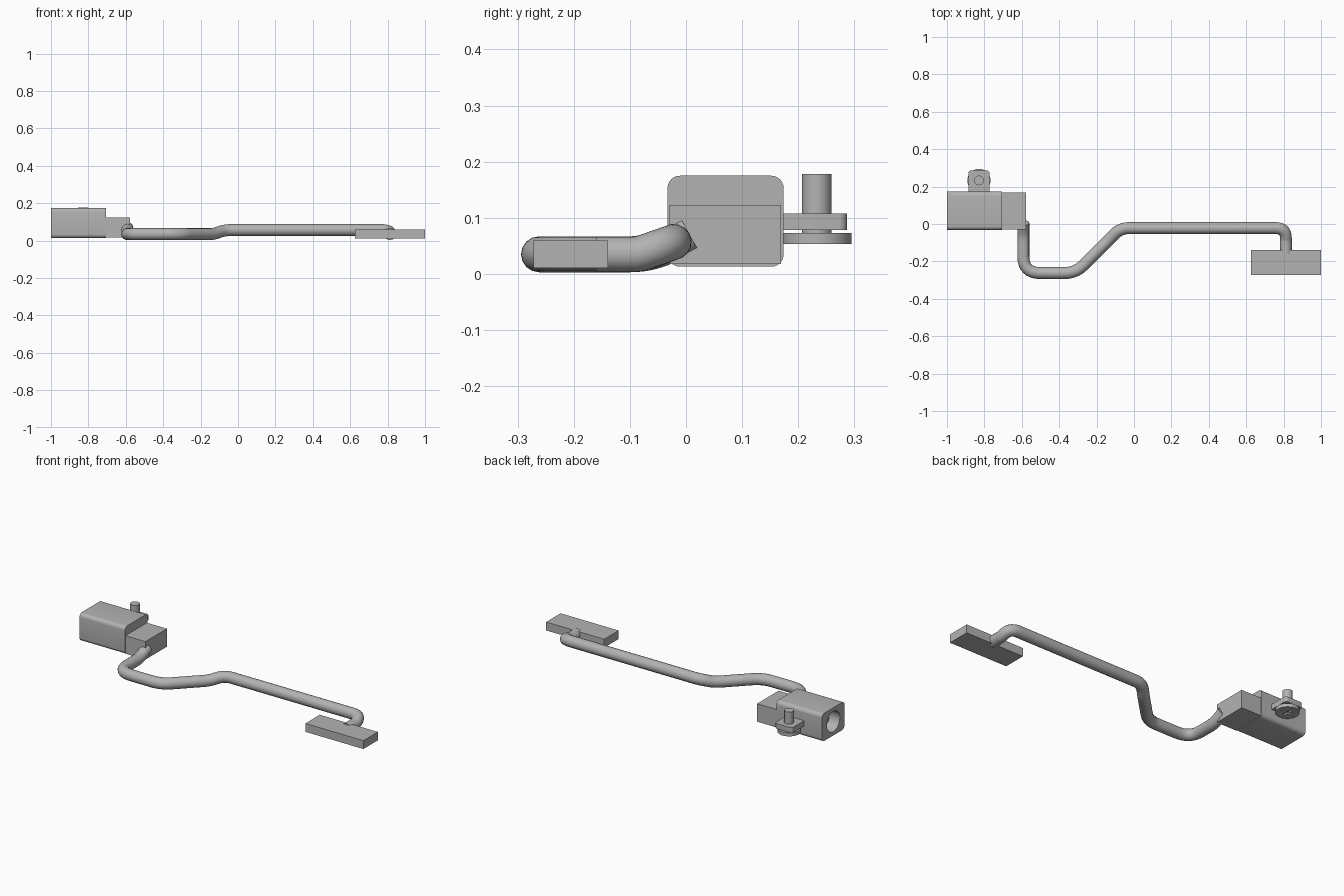
import bpy, bmesh, math
from mathutils import Vector, Matrix

default = bpy.data.objects.get("Cube")
if default:
    bpy.data.objects.remove(default, do_unlink=True)

grey = bpy.data.materials.new("mid grey")
grey.use_nodes = True
GREY = (0.45, 0.45, 0.45, 1)
grey.diffuse_color = GREY
grey.node_tree.nodes["Principled BSDF"].inputs["Base Color"].default_value = GREY


def select(obj):
    bpy.ops.object.select_all(action='DESELECT')
    obj.select_set(True)
    bpy.context.view_layer.objects.active = obj


def finish(name, bm):
    mesh = bpy.data.meshes.new(name)
    bm.to_mesh(mesh)
    bm.free()
    mesh.materials.append(grey)
    obj = bpy.data.objects.new(name, mesh)
    bpy.context.collection.objects.link(obj)
    return obj


def smooth(obj):
    select(obj)
    bpy.ops.object.shade_smooth_by_angle(angle=math.radians(35))


def box(name, low, high, radius=0, pick=None):
    """Box between two corners; edges accepted by pick are rounded."""
    low, high = Vector(low), Vector(high)
    bm = bmesh.new()
    bmesh.ops.create_cube(bm, size=1)
    for v in bm.verts:
        v.co = (low + high) / 2 + v.co * (high - low)
    if radius:
        edges = [e for e in bm.edges if pick(e.verts[0].co, e.verts[1].co)]
        bmesh.ops.bevel(bm, geom=edges, offset=radius, segments=6,
                        profile=0.5, affect='EDGES')
    return finish(name, bm)


def cylinder(name, start, end, radius, sides=32):
    start, end = Vector(start), Vector(end)
    axis = end - start
    turn = axis.to_track_quat('Z', 'Y').to_matrix().to_4x4()
    bm = bmesh.new()
    bmesh.ops.create_cone(bm, cap_ends=True, segments=sides, radius1=radius,
                          radius2=radius, depth=axis.length,
                          matrix=Matrix.Translation((start + end) / 2) @ turn)
    return finish(name, bm)


def cut(obj, cutter):
    cutter.hide_render = True
    mod = obj.modifiers.new("cut", 'BOOLEAN')
    mod.operation = 'DIFFERENCE'
    mod.solver = 'EXACT'
    mod.object = cutter
    select(obj)
    bpy.ops.object.modifier_apply(modifier=mod.name)
    bpy.data.objects.remove(cutter, do_unlink=True)


def rounded_path(corners, steps=8):
    """Replace each (point, fillet length) corner by a smooth bend."""
    pts = [Vector(c[0]) for c in corners]
    path = [pts[0]]
    for i in range(1, len(pts) - 1):
        p, r = pts[i], corners[i][1]
        a = p + (pts[i - 1] - p).normalized() * r
        b = p + (pts[i + 1] - p).normalized() * r
        for k in range(steps + 1):
            t = k / steps
            path.append(a * (1 - t) ** 2 + p * 2 * t * (1 - t) + b * t * t)
    return path + [pts[-1]]


# Jack housing with its socket and centre pin
housing = box("jack_housing", (-1, -0.033, 0.013), (-0.706, 0.174, 0.175), 0.022,
              lambda a, b: abs(a.x - b.x) > 0.1)
cut(housing, cylinder("socket_cutter", (-1.05, 0.07, 0.094), (-0.78, 0.07, 0.094), 0.06))
smooth(housing)
smooth(cylinder("socket_pin", (-0.79, 0.07, 0.094), (-0.96, 0.07, 0.094), 0.02, 24))

# Lower block where the cable enters
box("jack_rear_block", (-0.71, -0.029, 0.018), (-0.577, 0.169, 0.123))

# Mounting tab with rounded outer corners
SX, SY = -0.829, 0.233
smooth(box("mounting_tab", (SX - 0.056, 0.165, 0.078), (SX + 0.056, 0.287, 0.108), 0.015,
           lambda a, b: abs(a.z - b.z) > 0.01 and a.y > 0.2))

# Screw with a cross recess underneath
head = cylinder("screw_head", (SX, SY, 0.053), (SX, SY, 0.073), 0.062, 40)
for long, wide in ((0.035, 0.006), (0.006, 0.035)):
    cut(head, box("slot_cutter", (SX - long, SY - wide, 0.04), (SX + long, SY + wide, 0.063)))
smooth(head)
smooth(cylinder("screw_shaft", (SX, SY, 0.068), (SX, SY, 0.178), 0.026))

# Cable swept along a bent path
corners = [
    ((-0.592, 0.006, 0.071), 0),
    ((-0.592, -0.06, 0.035), 0.04),
    ((-0.592, -0.262, 0.035), 0.09),
    ((-0.312, -0.262, 0.035), 0.06),
    ((-0.13, -0.08, 0.035), 0.03),
    ((-0.072, -0.022, 0.057), 0.045),
    ((0.812, -0.022, 0.057), 0.055),
    ((0.812, -0.085, 0.035), 0.01),
    ((0.812, -0.16, 0.035), 0),
]
path = rounded_path(corners)
curve = bpy.data.curves.new("cable", 'CURVE')
curve.dimensions = '3D'
curve.bevel_depth = 0.032
curve.bevel_resolution = 6
curve.use_fill_caps = True
spline = curve.splines.new('POLY')
spline.points.add(len(path) - 1)
for point, co in zip(spline.points, path):
    point.co = (*co, 1)
curve.materials.append(grey)
cable = bpy.data.objects.new("cable", curve)
bpy.context.collection.objects.link(cable)
select(cable)
bpy.ops.object.convert(target='MESH')
smooth(bpy.context.view_layer.objects.active)

# Flat connector at the far end
box("end_connector", (0.625, -0.272, 0.011), (1, -0.139, 0.06))
